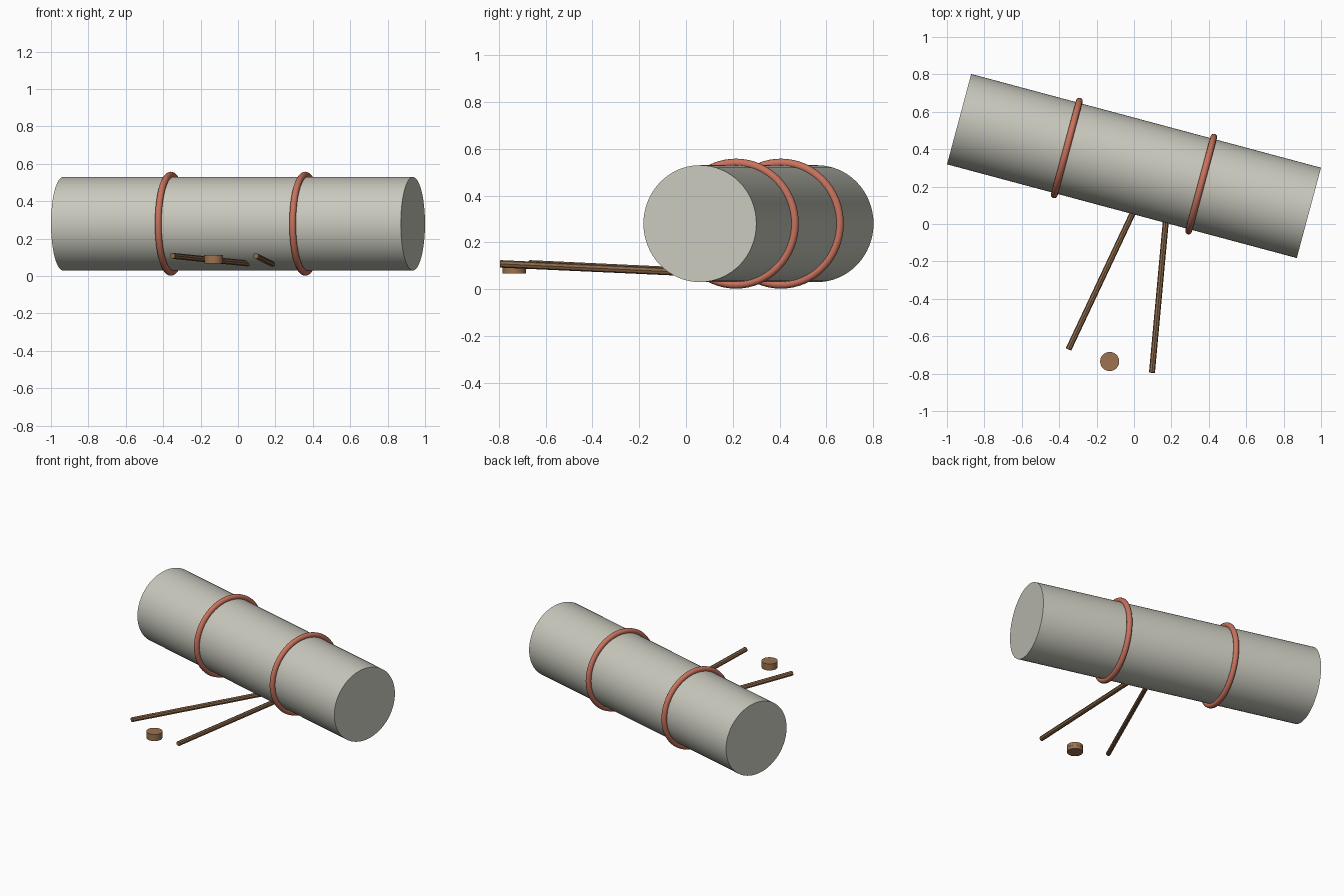
import bpy
import math
from mathutils import Vector

if "Cube" in bpy.data.objects:
    bpy.data.objects.remove(bpy.data.objects["Cube"], do_unlink=True)


def make_material(name, colour):
    mat = bpy.data.materials.new(name)
    mat.use_nodes = True
    mat.diffuse_color = (*colour, 1)
    mat.node_tree.nodes["Principled BSDF"].inputs["Base Color"].default_value = (*colour, 1)
    return mat


canvas = make_material("pale grey canvas", (0.58, 0.58, 0.51))
terracotta = make_material("terracotta cord", (0.58, 0.17, 0.11))
wood = make_material("brown wood", (0.25, 0.135, 0.065))
light_wood = make_material("light brown wood", (0.33, 0.17, 0.08))


def finish(name, mat):
    obj = bpy.context.object
    obj.name = name
    obj.data.materials.append(mat)
    bpy.ops.object.shade_smooth_by_angle(angle=math.radians(35))
    return obj


def rod(name, start, end, radius, sides, mat):
    """Cylinder running between two points."""
    start, end = Vector(start), Vector(end)
    axis = end - start
    bpy.ops.mesh.primitive_cylinder_add(
        vertices=sides, radius=radius, depth=axis.length, location=(start + end) / 2,
        rotation=axis.to_track_quat("Z", "Y").to_euler())
    return finish(name, mat)


# Rolled bundle lying at a slant
centre = Vector((0, 0.31, 0.28))
angle = math.radians(-15)
along = Vector((math.cos(angle), math.sin(angle), 0))
rod("roll", centre - along * 0.968, centre + along * 0.968, 0.25, 64, canvas)

# Cord rings tied round the roll
for side, offset in (("right", -0.372), ("left", 0.372)):
    bpy.ops.mesh.primitive_torus_add(
        major_radius=0.26, minor_radius=0.018, major_segments=64, minor_segments=12,
        location=centre + along * offset,
        rotation=along.to_track_quat("Z", "Y").to_euler())
    finish(side + "_cord", terracotta)

# Sticks whose far ends are tucked into the roll
rod("right_stick", (-0.35, -0.67, 0.108), (0.06, 0.20, 0.067), 0.016, 8, wood)
rod("left_stick", (0.096, -0.795, 0.108), (0.187, 0.20, 0.063), 0.016, 8, wood)

# Small round piece in two layers
rod("disc_base", (-0.13, -0.735, 0.066), (-0.13, -0.735, 0.09), 0.05, 32, light_wood)
rod("disc_lid", (-0.13, -0.735, 0.09), (-0.13, -0.735, 0.112), 0.051, 32, light_wood)
